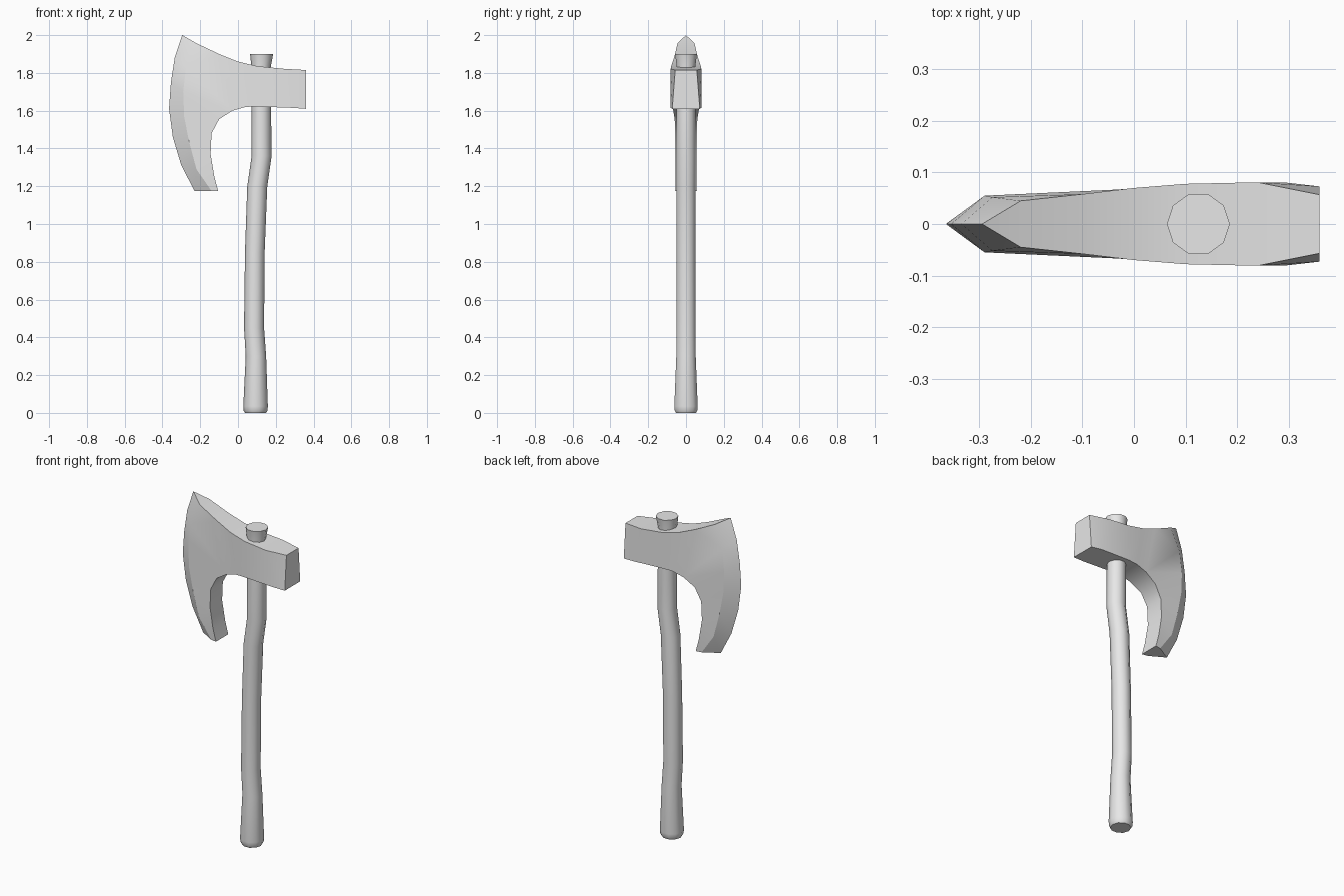
import bpy, bmesh, math

cube = bpy.data.objects.get("Cube")
if cube:
    bpy.data.objects.remove(cube, do_unlink=True)

grey = bpy.data.materials.new("plain_grey")
grey.use_nodes = True
grey.diffuse_color = (0.8, 0.8, 0.8, 1)
grey.node_tree.nodes["Principled BSDF"].inputs["Base Color"].default_value = (0.8, 0.8, 0.8, 1)


def finish(name, bm, angle):
    """Turn a bmesh into a smooth-by-angle object."""
    bmesh.ops.recalc_face_normals(bm, faces=bm.faces)
    mesh = bpy.data.meshes.new(name)
    bm.to_mesh(mesh)
    bm.free()
    mesh.materials.append(grey)
    ob = bpy.data.objects.new(name, mesh)
    bpy.context.collection.objects.link(ob)
    bpy.ops.object.select_all(action='DESELECT')
    ob.select_set(True)
    bpy.context.view_layer.objects.active = ob
    bpy.ops.object.shade_smooth_by_angle(angle=math.radians(angle))


# Handle: ten-sided rings (centre x, z, radius) along a gently bent shaft
SIDES = 10
rings = [(.093, 0, .056), (.093, .012, .063), (.093, .035, .065), (.095, .3, .054),
         (.085, .45, .053), (.089, .85, .052), (.102, 1.2, .053), (.125, 1.36, .053),
         (.123, 1.6, .052), (.122, 1.83, .051), (.125, 1.9, .061)]
bm = bmesh.new()
loops = []
for cx, z, r in rings:
    angles = [math.tau * i / SIDES for i in range(SIDES)]
    loops.append([bm.verts.new((cx + r * math.cos(a), r * math.sin(a), z)) for a in angles])
for low, high in zip(loops, loops[1:]):
    for i in range(SIDES):
        j = (i + 1) % SIDES
        bm.faces.new((low[i], low[j], high[j], high[i]))
bm.faces.new(loops[0])
bm.faces.new(loops[-1])
finish("handle", bm, 40)

# Axe head: each row is (x, z, half thickness)
bm = bmesh.new()


def pairs(points):
    return [[bm.verts.new((x, s * y, z)) for s in (-1, 1)] for x, z, y in points]


# Blade rows from the lower tip to the upper tip
edge = [bm.verts.new((x, 0, z)) for x, z in
        [(-.23, 1.175), (-.30, 1.31), (-.345, 1.46), (-.365, 1.61),
         (-.355, 1.75), (-.335, 1.88), (-.295, 2.0)]]
crease = pairs([(-.14, 1.175, .052), (-.22, 1.29, .054), (-.26, 1.44, .055), (-.285, 1.57, .055),
                (-.29, 1.70, .055), (-.275, 1.83, .052), (-.22, 1.957, .045)])
inner = pairs([(-.105, 1.175, .058), (-.125, 1.25, .058), (-.145, 1.37, .057),
               (-.14, 1.48, .057), (-.10, 1.555, .06), (-.03, 1.6, .067), (-.10, 1.90, .058)])
# Neck and poll, from the blade to the back end
upper = [inner[6]] + pairs([(0, 1.86, .07), (.1, 1.836, .078), (.24, 1.822, .081), (.36, 1.815, .057)])
lower = [inner[5]] + pairs([(.04, 1.62, .073), (.1, 1.622, .078), (.29, 1.615, .081), (.36, 1.61, .073)])

for s in (0, 1):
    for i in range(6):
        bm.faces.new((edge[i], edge[i + 1], crease[i + 1][s], crease[i][s]))
        bm.faces.new((crease[i][s], crease[i + 1][s], inner[i + 1][s], inner[i][s]))
    for i in range(4):
        bm.faces.new((upper[i][s], upper[i + 1][s], lower[i + 1][s], lower[i][s]))

# Top, underside and end caps
for row in ([crease[6]] + upper, inner[:6] + lower[1:]):
    for a, b in zip(row, row[1:]):
        bm.faces.new((a[0], b[0], b[1], a[1]))
bm.faces.new((upper[-1][0], upper[-1][1], lower[-1][1], lower[-1][0]))
bm.faces.new((edge[6], crease[6][0], crease[6][1]))
bm.faces.new((edge[0], crease[0][0], inner[0][0], inner[0][1], crease[0][1]))
finish("axe_head", bm, 30)
